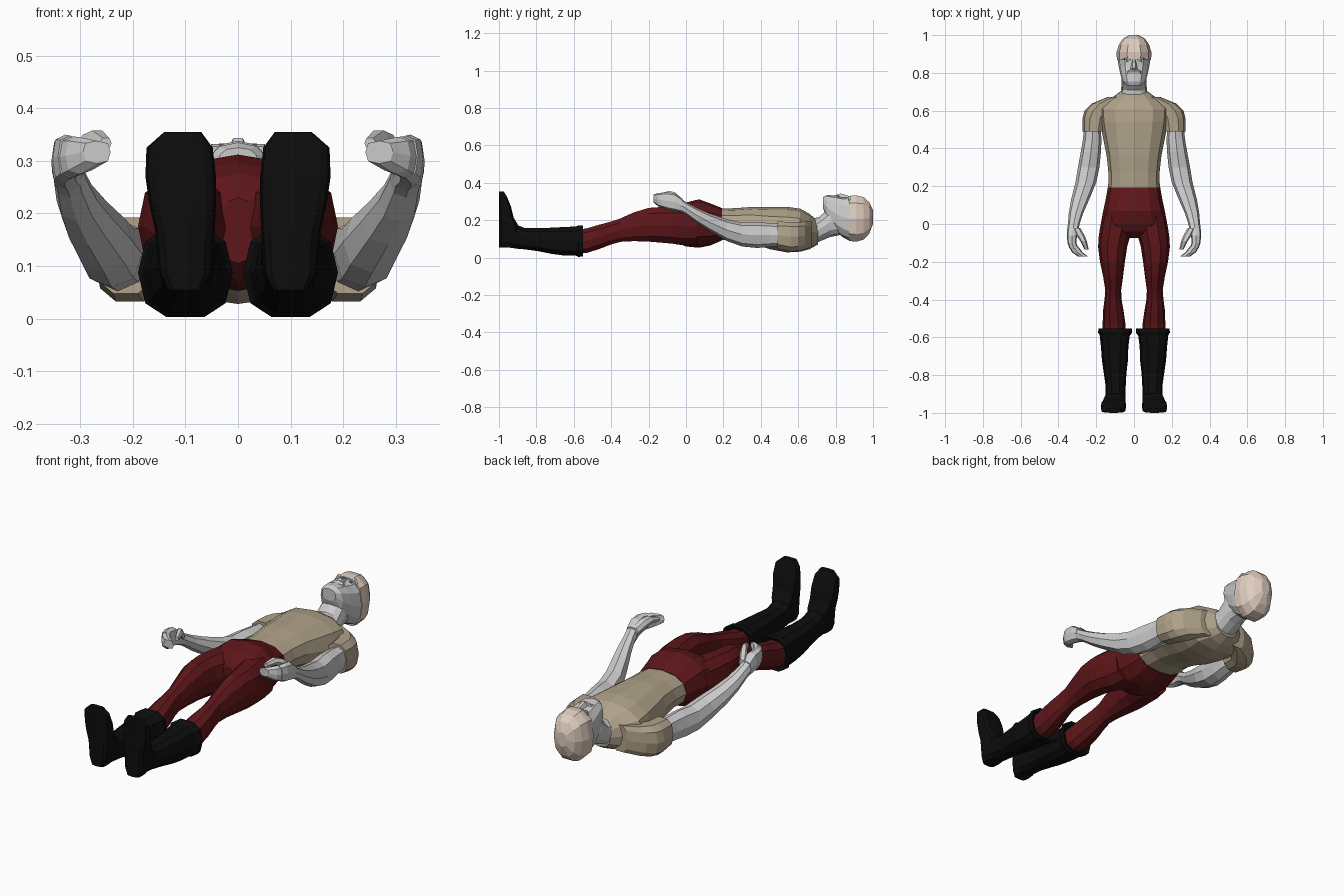
import bpy, bmesh
from math import cos, sin, pi


def material(name, r, g, b):
    m = bpy.data.materials.new(name)
    m.diffuse_color = (r, g, b, 1)
    return m


TAN = material("tan cloth", .43, .36, .25)
RED = material("dark red cloth", .11, .008, .01)
BLACK = material("black leather", .004, .004, .004)
PALE = material("pale scalp", .75, .61, .52)
GREEN = material("eye green", .1, .4, .15)


def loft(name, rings, mat=None, n=12, p=2.3, axis="y", side=1, caps=(True, True)):
    """Skin rounded sections; ring = position, x0, x1, other0, other1."""
    bm = bmesh.new()
    loops = []
    for t, x0, x1, w0, w1 in rings:
        loop = []
        for i in range(n):
            a = 2 * pi * i / n
            c, s = cos(a), sin(a)
            u = abs(c) ** (2 / p) * (1 if c > 0 else -1)
            v = abs(s) ** (2 / p) * (1 if s > 0 else -1)
            x = side * ((x0 + x1) / 2 + u * (x1 - x0) / 2)
            w = (w0 + w1) / 2 + v * (w1 - w0) / 2
            loop.append(bm.verts.new((x, t, w) if axis == "y" else (x, w, t)))
        loops.append(loop)
    for a, b in zip(loops, loops[1:]):
        for i in range(n):
            j = (i + 1) % n
            bm.faces.new((a[i], a[j], b[j], b[i]))
    if caps[0]:
        bm.faces.new(loops[0])
    if caps[1]:
        bm.faces.new(loops[-1])
    bmesh.ops.recalc_face_normals(bm, faces=bm.faces)
    me = bpy.data.meshes.new(name)
    bm.to_mesh(me)
    bm.free()
    if mat:
        me.materials.append(mat)
    ob = bpy.data.objects.new(name, me)
    bpy.context.collection.objects.link(ob)
    return ob


def sym(t, w, z0, z1):
    return (t, -w, w, z0, z1)


# Shirt body
loft("shirt", [sym(.185, .137, .095, .262), sym(.27, .135, .095, .265),
               sym(.36, .145, .075, .272), sym(.45, .163, .045, .272),
               sym(.54, .18, .028, .272), sym(.61, .185, .032, .262),
               sym(.66, .13, .045, .235), sym(.705, .068, .07, .195)], TAN)

# Neck, face and bald top of the head
loft("neck", [sym(.66, .08, .07, .21), sym(.71, .068, .085, .215),
              sym(.77, .066, .11, .27), sym(.82, .06, .12, .28)])
loft("face", [sym(.733, .038, .265, .325), sym(.755, .062, .2, .335),
              sym(.80, .074, .14, .332), sym(.84, .082, .108, .325),
              sym(.88, .088, .088, .325)], n=12, p=2.5)
loft("scalp", [sym(.872, .091, .085, .335), sym(.91, .092, .08, .338),
               sym(.95, .08, .092, .328), sym(.98, .06, .125, .30),
               sym(1.0, .024, .18, .255)], PALE, n=10, p=2.5)
loft("nose", [sym(.815, .02, .30, .338), sym(.825, .018, .30, .347),
              sym(.87, .01, .30, .332)], n=6, p=2)
loft("moustache", [sym(.795, .045, .29, .333), sym(.81, .04, .29, .338),
                   sym(.82, .02, .29, .335)], n=8)

# Trouser seat
loft("trouser_seat", [sym(.192, .139, .092, .265), sym(.13, .15, .065, .29),
                      sym(.07, .163, .053, .312), sym(.0, .172, .06, .295),
                      sym(-.04, .12, .075, .275), sym(-.075, .035, .105, .23)], RED)

for side, tag in ((1, "left"), (-1, "right")):
    # Shoulder with short sleeve
    loft(tag + "_sleeve", [(.49, .155, .272, .045, .195), (.56, .14, .272, .03, .195),
                           (.60, .11, .262, .032, .195), (.637, .08, .225, .042, .195),
                           (.672, .05, .14, .055, .195)], TAN, n=10, p=2.6, side=side)
    # Bare arm, from inside the sleeve to the wrist
    loft(tag + "_arm", [(.53, .18, .262, .06, .18), (.45, .172, .27, .058, .185),
                        (.38, .175, .282, .052, .19), (.30, .183, .297, .06, .187),
                        (.22, .20, .31, .088, .205), (.13, .237, .333, .14, .235),
                        (.06, .268, .345, .185, .265), (0, .288, .35, .23, .297),
                        (-.03, .293, .354, .245, .318)], n=8, side=side)
    # Hand: palm, curled fingers and thumb
    loft(tag + "_palm", [(-.02, .292, .353, .243, .315), (-.06, .302, .355, .25, .345),
                         (-.10, .305, .352, .258, .35), (-.13, .295, .342, .268, .348)],
         n=8, p=3, side=side)
    loft(tag + "_fingers", [(-.12, .295, .345, .265, .347), (-.15, .272, .328, .275, .345),
                            (-.173, .242, .295, .295, .338)], n=8, p=3, side=side)
    loft(tag + "_thumb", [(-.02, .285, .325, .275, .318), (-.06, .262, .305, .305, .352),
                          (-.09, .25, .285, .322, .36), (-.135, .24, .262, .322, .345)],
         n=6, side=side)
    # Trouser leg
    loft(tag + "_trouser_leg", [(.06, .01, .165, .065, .275), (-.02, .008, .18, .062, .278),
                                (-.07, .022, .187, .07, .278), (-.12, .036, .19, .075, .276),
                                (-.20, .048, .18, .082, .27), (-.28, .058, .163, .085, .245),
                                (-.35, .068, .152, .082, .213), (-.40, .066, .156, .068, .196),
                                (-.46, .055, .164, .045, .18), (-.53, .045, .166, .022, .16),
                                (-.59, .045, .165, .02, .15)], RED, n=10, side=side)
    # Boot shaft, with an open turned cuff
    loft(tag + "_boot_shaft", [(-.585, .022, .182, .008, .17), (-.65, .03, .175, .008, .167),
                               (-.72, .032, .17, .018, .163), (-.79, .04, .16, .032, .16),
                               (-.86, .044, .15, .042, .16), (-.91, .044, .152, .046, .18),
                               (-.95, .044, .155, .052, .22)], BLACK, n=10, p=2.6,
         side=side, caps=(False, True))
    loft(tag + "_boot_cuff", [(-.56, .03, .172, .018, .158), (-.552, .012, .188, .004, .174),
                              (-.575, .01, .19, 0, .176), (-.592, .022, .18, .01, .168)],
         BLACK, n=10, p=2.6, side=side, caps=(False, False))
    # Foot, toes pointing up
    loft(tag + "_foot", [(.055, .065, .135, -1, -.92), (.085, .05, .15, -1, -.90),
                         (.17, .044, .158, -1, -.895), (.215, .042, .168, -1, -.922),
                         (.27, .042, .176, -1, -.935), (.325, .048, .174, -1, -.957),
                         (.355, .07, .14, -1, -.975)], BLACK, n=12, p=4, axis="z", side=side)
    # Eye and brow
    loft(tag + "_eye", [(.858, .022, .042, .30, .322), (.868, .022, .042, .30, .322)],
         GREEN, n=6, side=side)
    loft(tag + "_brow", [(.868, .012, .06, .29, .33), (.88, .012, .062, .29, .335)],
         n=6, side=side)
